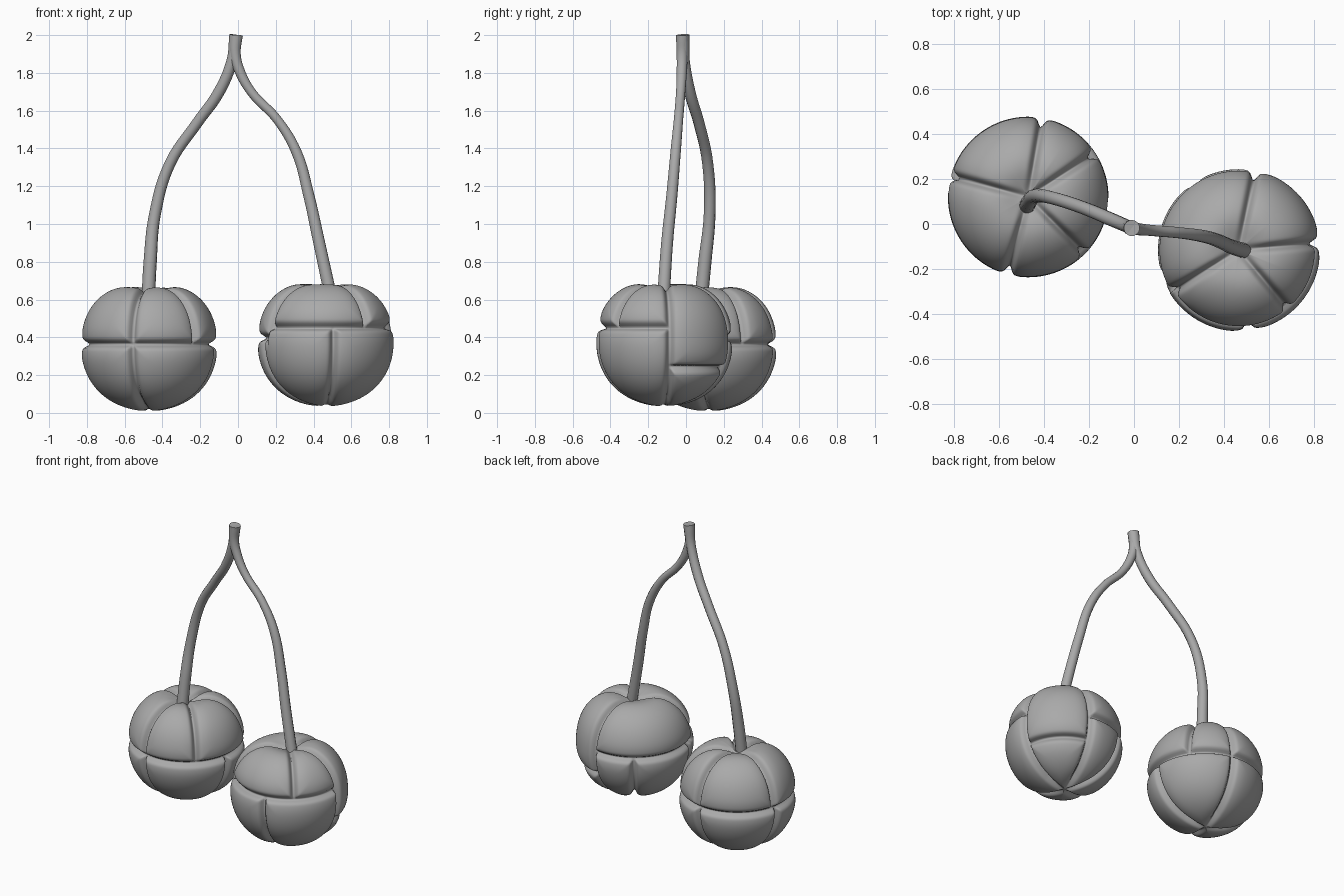
import bpy, bmesh, math
from math import sin, cos, pi, radians, exp

cube = bpy.data.objects.get("Cube")
if cube:
    bpy.data.objects.remove(cube, do_unlink=True)

grey = bpy.data.materials.new("plain grey")
grey.use_nodes = True
grey.diffuse_color = (0.4, 0.4, 0.4, 1)
grey.node_tree.nodes["Principled BSDF"].inputs["Base Color"].default_value = (0.4, 0.4, 0.4, 1)

SEGMENTS, RINGS = 256, 136
RADIUS = 0.362


def groove_depth(d):
    """Narrow crease with softly rounded shoulders."""
    return 0.036 * exp(-(d / 0.017) ** 2) + 0.011 * exp(-(d / 0.05) ** 2)


def level_at(angle, levels):
    """Height of the crosswise groove at this angle around the fruit."""
    for start, end, z in levels:
        if (angle - start) % 360 <= end - start:
            return z
    return 0


def fruit(name, centre, half_height, upper, lower, levels):
    """Grooved ball: upper and lower seams by angle, joined by level seams."""
    bm = bmesh.new()

    def point(polar, angle):
        s, c = sin(polar), cos(polar)
        # slightly squared shoulders, and a dimple round the stem
        full = 1 + (0.05 if c > 0 else 0.015) * sin(2 * polar) ** 2
        z = half_height * c * full
        seam = level_at(angle, levels)
        d = abs(z - seam)
        for a in (upper if z > seam else lower):
            gap = abs((angle - a + 180) % 360 - 180)
            side = RADIUS * s * sin(radians(min(gap, 90)))
            d = min(d, side)
        # seams shorten smoothly where they meet the poles
        shrink = 1 - groove_depth(d) / RADIUS * (0.35 + 0.65 * min(1, s * 2.5))
        z -= 0.055 * exp(-(s / 0.3) ** 2) if c > 0 else 0
        r = RADIUS * s * full * shrink
        t = radians(angle)
        return (r * cos(t), r * sin(t), z * shrink)

    top = bm.verts.new(point(0, 0))
    bottom = bm.verts.new(point(pi, 0))
    rings = [[bm.verts.new(point(pi * i / RINGS, 360 * j / SEGMENTS))
              for j in range(SEGMENTS)] for i in range(1, RINGS)]
    for j in range(SEGMENTS):
        k = (j + 1) % SEGMENTS
        bm.faces.new((top, rings[0][j], rings[0][k]))
        bm.faces.new((bottom, rings[-1][k], rings[-1][j]))
        for a, b in zip(rings, rings[1:]):
            bm.faces.new((a[j], b[j], b[k], a[k]))
    for f in bm.faces:
        f.smooth = True
    mesh = bpy.data.meshes.new(name)
    bm.to_mesh(mesh)
    bm.free()
    mesh.materials.append(grey)
    obj = bpy.data.objects.new(name, mesh)
    obj.location = centre
    bpy.context.collection.objects.link(obj)


def stem(name, path):
    """Round tapering stalk through (x, y, z, radius) points."""
    curve = bpy.data.curves.new(name, "CURVE")
    curve.dimensions = "3D"
    curve.bevel_depth = 1
    curve.bevel_resolution = 4
    curve.resolution_u = 6
    curve.use_fill_caps = True
    spline = curve.splines.new("BEZIER")
    spline.bezier_points.add(len(path) - 1)
    for p, (x, y, z, r) in zip(spline.bezier_points, path):
        p.co = (x, y, z)
        p.radius = r
        p.handle_left_type = p.handle_right_type = "AUTO"
    curve.materials.append(grey)
    obj = bpy.data.objects.new(name, curve)
    bpy.context.collection.objects.link(obj)


# Fruits
fruit("right_fruit", (-0.47, 0.12, 0.35), 0.345,
      upper=(33, 80, 165, 255, 315), lower=(80, 170, 255, 352),
      levels=((0, 360, 0.015),))
fruit("left_fruit", (0.465, -0.115, 0.37), 0.34,
      upper=(5, 78, 212, 310), lower=(5, 78, 124, 200, 277),
      levels=((5, 78, -0.14), (78, 212, 0.03), (212, 365, 0.09)))

# Stems
stem("right_stem", [
    (-0.475, 0.08, 0.6, 0.036), (-0.465, 0.1, 0.8, 0.035), (-0.44, 0.125, 1.05, 0.031),
    (-0.36, 0.115, 1.32, 0.029), (-0.22, 0.07, 1.53, 0.029), (-0.1, 0.02, 1.7, 0.03),
    (-0.03, -0.01, 1.87, 0.029), (-0.01, -0.018, 2.0, 0.036)])
stem("left_stem", [
    (0.495, -0.12, 0.6, 0.034), (0.43, -0.1, 0.9, 0.032), (0.375, -0.075, 1.15, 0.03),
    (0.31, -0.055, 1.38, 0.028), (0.21, -0.04, 1.55, 0.025), (0.07, -0.028, 1.7, 0.025),
    (0.005, -0.022, 1.82, 0.028), (-0.015, -0.02, 1.9, 0.03), (-0.01, -0.018, 2.0, 0.036)])
